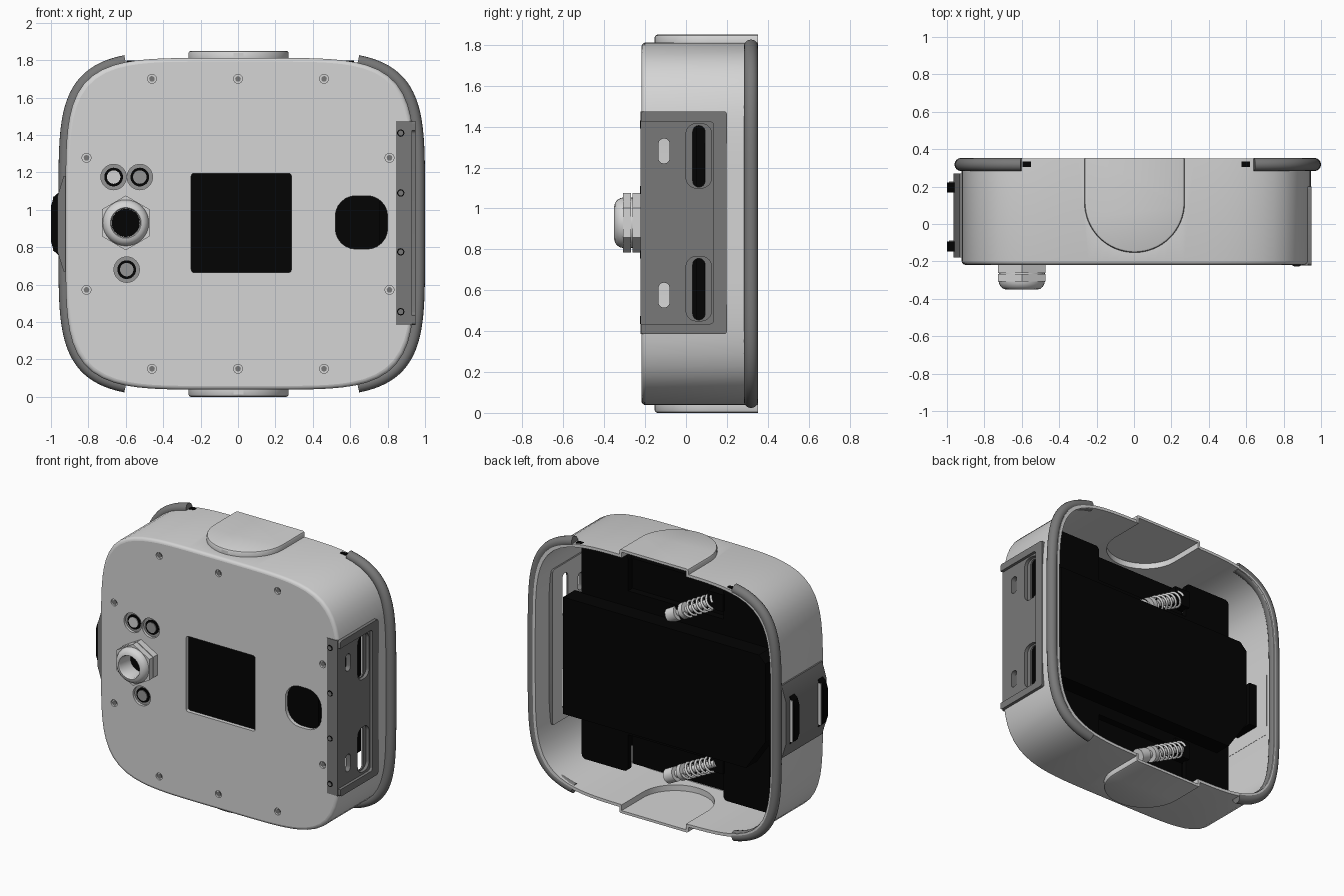
import bpy, bmesh
from math import sin, cos, pi, radians
from mathutils import Vector

if "Cube" in bpy.data.objects:
    bpy.data.objects.remove(bpy.data.objects["Cube"], do_unlink=True)

MID = 0.925  # height of the case centre


def material(name, v):
    m = bpy.data.materials.new(name)
    m.use_nodes = True
    m.diffuse_color = (v, v, v, 1)
    m.node_tree.nodes["Principled BSDF"].inputs["Base Color"].default_value = (v, v, v, 1)
    return m


LIGHT = material("light grey", 0.66)
MEDIUM = material("medium grey", 0.3)
DARK = material("dark grey", 0.19)
BLACK = material("black", 0.001)


def loft(name, rings, mat):
    """Skin a stack of equal rings and cap both ends."""
    bm = bmesh.new()
    loops = [[bm.verts.new(p) for p in ring] for ring in rings]
    for a, b in zip(loops, loops[1:]):
        for i in range(len(a)):
            j = (i + 1) % len(a)
            bm.faces.new((a[i], a[j], b[j], b[i]))
    bm.faces.new(loops[0])
    bm.faces.new(loops[-1])
    bmesh.ops.recalc_face_normals(bm, faces=bm.faces)
    me = bpy.data.meshes.new(name)
    bm.to_mesh(me)
    bm.free()
    me.materials.append(mat)
    ob = bpy.data.objects.new(name, me)
    bpy.context.collection.objects.link(ob)
    return ob


def prism(name, pts, axis, lo, hi, mat=LIGHT):
    place = {"x": lambda u, v, w: (w, u, v), "y": lambda u, v, w: (u, w, v),
             "z": lambda u, v, w: (u, v, w)}[axis]
    return loft(name, [[place(u, v, w) for u, v in pts] for w in (lo, hi)], mat)


def circle(cx, cy, r, n=32, turn=0):
    return [(cx + r * cos(2 * pi * i / n + turn), cy + r * sin(2 * pi * i / n + turn))
            for i in range(n)]


def rounded(x0, x1, y0, y1, r, n=6):
    pts = []
    for k, (cx, cy) in enumerate([(x1 - r, y1 - r), (x0 + r, y1 - r),
                                  (x0 + r, y0 + r), (x1 - r, y0 + r)]):
        for i in range(n + 1):
            t = pi / 2 * (k + i / n)
            pts.append((cx + r * cos(t), cy + r * sin(t)))
    return pts


def rect(x0, x1, y0, y1):
    return [(x0, y0), (x1, y0), (x1, y1), (x0, y1)]


def boolean(ob, tool, op="DIFFERENCE"):
    mod = ob.modifiers.new("cut", "BOOLEAN")
    mod.operation, mod.object, mod.solver = op, tool, "EXACT"
    bpy.context.view_layer.objects.active = ob
    bpy.ops.object.modifier_apply(modifier=mod.name)
    bpy.data.objects.remove(tool, do_unlink=True)


def light_faces(ob, direction):
    """Colour the faces turned towards +x or -x in the case colour."""
    ob.data.materials.append(LIGHT)
    for f in ob.data.polygons:
        f.material_index = int(f.normal.x * direction > 0.9)


def squircle(t, a, b, cx, y):
    r = (abs(cos(t) / a) ** 5 + abs(sin(t) / b) ** 5) ** -0.2
    return (cx + r * cos(t), y, MID + r * sin(t))


def case_ring(inset, y, n=112):
    return [squircle(2 * pi * i / n, 0.934 - inset, 0.887 - inset, 0.012, y) for i in range(n)]


def tube(name, pts, radius, mat):
    cu = bpy.data.curves.new(name, "CURVE")
    cu.dimensions = "3D"
    cu.bevel_depth, cu.bevel_resolution, cu.use_fill_caps = radius, 6, True
    sp = cu.splines.new("POLY")
    sp.points.add(len(pts) - 1)
    for p, co in zip(sp.points, pts):
        p.co = (*co, 1)
    cu.materials.append(mat)
    ob = bpy.data.objects.new(name, cu)
    bpy.context.collection.objects.link(ob)
    return ob


# Hollow case, open at the back
case = loft("case_shell", [case_ring(0.02, -0.192), case_ring(0.02, 0.35), case_ring(0, 0.35),
                           case_ring(0, -0.197), case_ring(0.002, -0.205),
                           case_ring(0.006, -0.211), case_ring(0.012, -0.216),
                           case_ring(0.02, -0.218)], LIGHT)


# Hollow tongues bulging from top and bottom, with a softened edge
def tongue(r, back, z):
    arc = [(0.003 + r * cos(pi + pi * i / 32), 0.115 + r * sin(pi + pi * i / 32), z)
           for i in range(33)]
    return arc + [(0.003 + r, back, z), (0.003 - r, back, z)]


for s in (1, -1):
    steps = ((0.268, 0.868), (0.268, 0.913), (0.264, 0.921), (0.256, 0.925))
    boolean(case, loft("tongue", [tongue(r, 0.353, MID + s * h) for r, h in steps], LIGHT),
            "UNION")
    boolean(case, loft("hollow", [tongue(0.25, 0.5, MID + s * h) for h in (0.75, 0.907)], LIGHT))

# Openings in the front: display, rounded window, buttons, screws, side panel
buttons = [(-0.665, 1.175, LIGHT), (-0.525, 1.175, MEDIUM), (-0.595, 0.68, MEDIUM)]
screws = [(x, MID + s * 0.775) for x in (-0.46, 0, 0.46) for s in (1, -1)]
screws += [(x, MID + s * 0.353) for x in (-0.81, 0.81) for s in (1, -1)]
holes = [rounded(-0.25, 0.285, 0.665, 1.195, 0.015), rounded(0.52, 0.8, 0.79, 1.075, 0.11)]
holes += [circle(x, z, 0.068) for x, z, cap in buttons]
for pts in holes:
    boolean(case, prism("hole", pts, "y", -0.3, -0.15))
for x, z in screws:
    boolean(case, prism("hole", circle(x, z, 0.024, 16), "y", -0.3, -0.205))
    prism("screw_head", circle(x, z, 0.015, 12), "y", -0.208, -0.212, DARK)
boolean(case, prism("hole", rect(-0.3, 0.19, 0.4, 1.46), "x", 0.88, 1.1))

for x, z, cap in buttons:
    prism("button_cup", circle(x, z, 0.069), "y", -0.2, -0.18, MEDIUM)
    prism("button_ring", circle(x, z, 0.05), "y", -0.207, -0.19, BLACK)
    prism("button_cap", circle(x, z, 0.036), "y", -0.212, -0.19, cap)

# Cable gland: bored hex nuts and a rounded cap
GX, GZ = -0.6, 0.93
for y0, y1 in ((-0.262, -0.21), (-0.308, -0.268)):
    nut = prism("gland_nut", circle(GX, GZ, 0.146, 6, pi / 6), "y", y0, y1)
    boolean(nut, prism("bore", circle(GX, GZ, 0.1), "y", -0.4, -0.1))
profile = [(0.12, -0.21), (0.125, -0.3), (0.121, -0.32), (0.112, -0.336), (0.098, -0.347),
           (0.082, -0.351), (0.076, -0.34), (0.076, -0.222)]
loft("gland_cap", [[(x, y, z) for x, z in circle(GX, GZ, r)] for r, y in profile], LIGHT)
prism("gland_bore", circle(GX, GZ, 0.075), "y", -0.23, -0.215, BLACK)

# Side panel on the left: framed plate with slots, and a front flange
panel = prism("side_panel", rounded(-0.221, 0.2, 0.385, 1.475, 0.015), "x", 0.895, 0.95, DARK)
boolean(panel, prism("pocket", rounded(-0.5, 0.135, 0.435, 1.425, 0.02), "x", 0.93, 1.1, DARK))
for z0 in (0.45, 1.1):
    z1 = z0 + 0.315
    boolean(panel, prism("recess", rounded(0, 0.125, z0, z1, 0.05), "x", 0.907, 1.1, DARK))
    boolean(panel, prism("slot", rounded(0.033, 0.093, z0 + 0.005, z1 - 0.01, 0.029),
                         "x", 0.8, 1.1, DARK))
for z0 in (0.515, 1.22):
    boolean(panel, prism("slot", rounded(-0.135, -0.08, z0, z0 + 0.122, 0.027),
                         "x", 0.8, 1.1, DARK))
light_faces(panel, -1)
prism("panel_flange", rect(0.845, 0.93, 0.385, 1.475), "y", -0.222, -0.2, DARK)
for z in (0.455, 0.775, 1.09, 1.41):
    prism("flange_screw", circle(0.87, z, 0.02, 12), "y", -0.224, -0.215, BLACK)
    prism("flange_screw_head", circle(0.87, z, 0.014, 12), "y", -0.226, -0.215, DARK)

# Latch plate on the right with two bowed handles
outline = [(-0.9, 0.67), (-0.932, 0.67), (-0.966, 0.78), (-0.966, 1.07), (-0.932, 1.18),
           (-0.9, 1.18)]
light_faces(prism("latch_plate", outline, "y", -0.18, 0.27, DARK), 1)
bow = [(-0.95, 0.75), (-0.985, 0.78), (-1, 0.83), (-1, 1.02), (-0.985, 1.07), (-0.95, 1.1)]
for y in (-0.12, 0.195):
    prism("latch_handle", bow, "y", y - 0.027, y + 0.027, BLACK)
    prism("latch_strip", rect(-0.988, -0.96, 0.78, 1.07), "y", y + 0.027, y + 0.033)
prism("latch_block", rect(-0.02, 0.17, 0.77, 1.08), "x", -0.92, -0.84, BLACK)

# Rubber trim: two C-shaped lengths around the rear rim
half = radians(54.4)
for name, start in (("left_trim", 0), ("right_trim", pi)):
    tube(name, [squircle(start - half + 2 * half * i / 80, 0.945, 0.89, 0.02, 0.318)
                for i in range(81)], 0.035, DARK)
for x in (-0.57, 0.595):
    prism("rim_notch", rect(x - 0.025, x + 0.025, 0.305, 0.335), "z", 1.785, 1.797, BLACK)

# Black electronics inside
prism("inner_liner", rounded(-0.72, 0.76, 0.2, 1.65, 0.1), "y", -0.191, -0.17, BLACK)
prism("main_board", rect(-0.72, 0.74, 0.42, 1.43), "y", 0.05, 0.1, BLACK)
for x0, x1 in ((-0.72, -0.36), (0.38, 0.74)):
    prism("board_tab", rounded(x0, x1, 0.16, 1.68, 0.03), "y", 0.06, 0.1, BLACK)
prism("board_stack", rect(-0.36, 0.38, 0.2, 1.64), "y", -0.06, 0.05, BLACK)
prism("battery_box", [(-0.62, 0.5), (0.8, 0.5), (0.8, 1.32), (-0.72, 1.32), (-0.77, 1.27),
                      (-0.77, 0.72)], "y", 0.09, 0.22, BLACK)

# Spring plungers lying above and below the battery box
for cap, tail in ((Vector((0.06, 0.09, 1.34)), Vector((-0.31, 0.09, 1.55))),
                  (Vector((0.06, 0.11, 0.22)), Vector((-0.31, 0.11, 0.41)))):
    d = tail - cap
    side, up = Vector((0, 1, 0)), d.cross(Vector((0, 1, 0))).normalized()
    tube("plunger_cap", [cap, cap + d * 0.18], 0.05, LIGHT)
    tube("plunger_rod", [cap, tail], 0.025, LIGHT)
    tube("plunger_collar", [cap + d * 0.28, cap + d * 0.36], 0.055, LIGHT)
    tube("plunger_spring", [cap + d * (0.38 + 0.6 * i / 96)
                            + 0.05 * (side * cos(i * pi / 8) + up * sin(i * pi / 8))
                            for i in range(97)], 0.008, LIGHT)
    prism("plunger_mount", rect(tail.x - 0.06, tail.x + 0.06, tail.z - 0.06, tail.z + 0.06),
          "y", 0.02, 0.12, BLACK)

# Turn tubes into meshes and smooth all rounded surfaces
bpy.ops.object.select_all(action="DESELECT")
for ob in bpy.context.collection.objects:
    if ob.type == "CURVE":
        ob.select_set(True)
        bpy.context.view_layer.objects.active = ob
bpy.ops.object.convert(target="MESH")
for ob in bpy.context.collection.objects:
    if ob.type == "MESH":
        ob.select_set(True)
        bpy.context.view_layer.objects.active = ob
bpy.ops.object.shade_smooth_by_angle(angle=radians(30))

# Keep the case front flat
for f in case.data.polygons:
    if f.normal.y < -0.99:
        f.use_smooth = False
